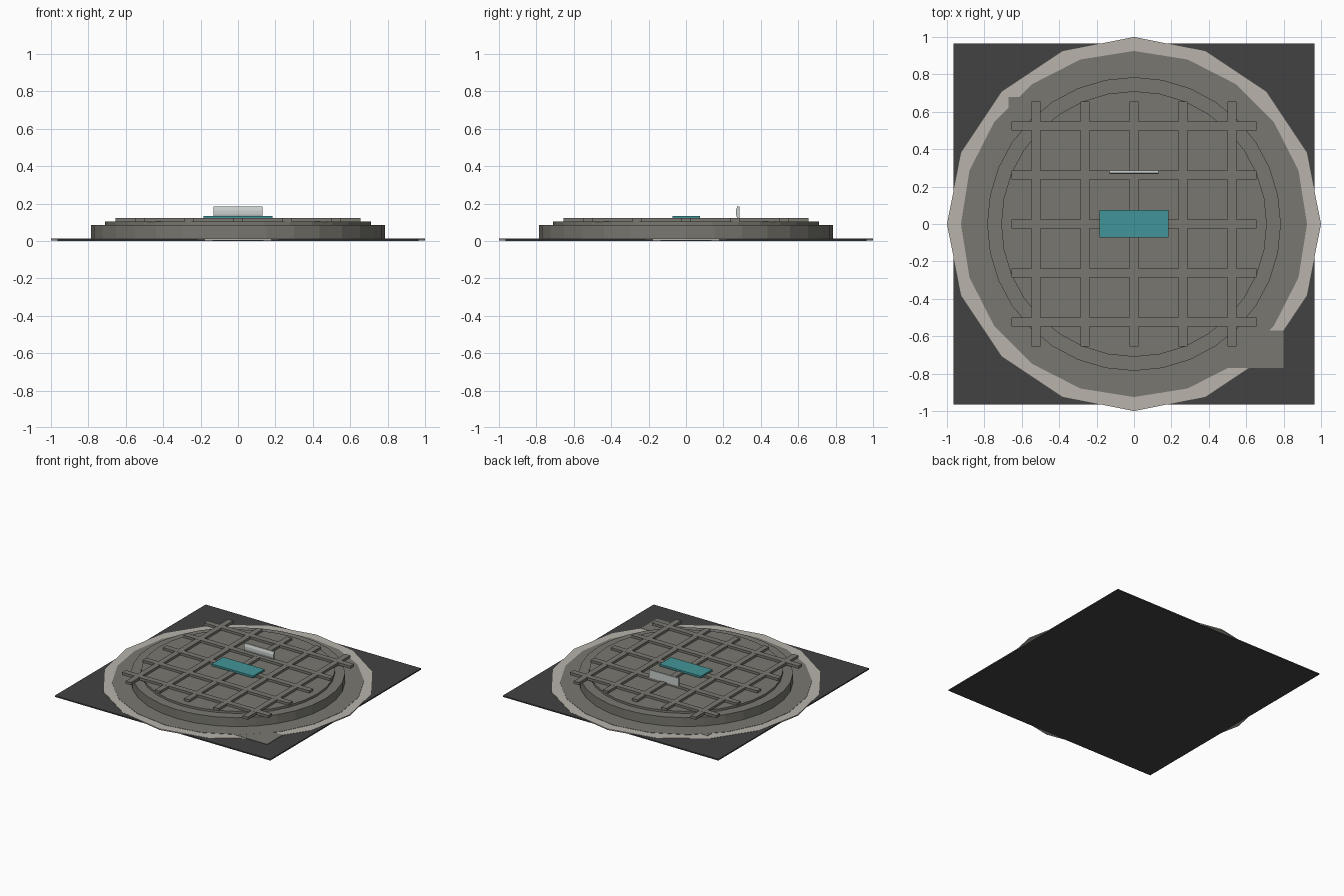
import bpy
import bmesh
import math

cube = bpy.data.objects.get("Cube")
if cube:
    bpy.data.objects.remove(cube, do_unlink=True)


def material(name, rgb):
    m = bpy.data.materials.new(name)
    m.use_nodes = True
    m.diffuse_color = (*rgb, 1)
    m.node_tree.nodes["Principled BSDF"].inputs["Base Color"].default_value = (*rgb, 1)
    return m


ASPHALT = material("dark asphalt", (0.055, 0.055, 0.055))
CONCRETE = material("pale concrete", (0.48, 0.455, 0.41))
IRON = material("grey iron", (0.19, 0.186, 0.16))
TEAL = material("teal plate", (0.055, 0.3, 0.32))
SILVER = material("light tab", (0.58, 0.62, 0.6))


def finish(name, bm, mat):
    bmesh.ops.recalc_face_normals(bm, faces=bm.faces)
    mesh = bpy.data.meshes.new(name)
    bm.to_mesh(mesh)
    bm.free()
    mesh.materials.append(mat)
    obj = bpy.data.objects.new(name, mesh)
    bpy.context.collection.objects.link(obj)
    return obj


def prism(name, outline, z0, z1, mat):
    """Extrude an xy outline from z0 up to z1."""
    bm = bmesh.new()
    face = bm.faces.new([bm.verts.new((x, y, z0)) for x, y in outline])
    top = bmesh.ops.extrude_face_region(bm, geom=[face])["geom"]
    verts = [v for v in top if isinstance(v, bmesh.types.BMVert)]
    bmesh.ops.translate(bm, verts=verts, vec=(0, 0, z1 - z0))
    return finish(name, bm, mat)


def disc(name, radius, sides, z0, z1, mat):
    angles = [math.tau * i / sides for i in range(sides)]
    return prism(name, [(radius * math.cos(a), radius * math.sin(a)) for a in angles], z0, z1, mat)


def box(name, x0, x1, y0, y1, z0, z1, mat):
    return prism(name, [(x0, y0), (x1, y0), (x1, y1), (x0, y1)], z0, z1, mat)


# Ground slab with the thin layers laid on it
box("ground_slab", -0.965, 0.965, -0.965, 0.965, 0, 0.01, ASPHALT)
disc("concrete_apron", 1.0, 16, 0.003, 0.012, CONCRETE)
disc("worn_patch", 0.925, 20, 0.005, 0.014, IRON)
box("front_repair_patch", 0.4, 0.8, -0.77, -0.57, 0.005, 0.0138, IRON)
box("back_repair_patch", -0.67, -0.37, 0.48, 0.68, 0.005, 0.0138, IRON)

# Raised rim and lid
disc("rim", 0.785, 32, 0.005, 0.086, IRON)
disc("lid", 0.71, 32, 0.08, 0.103, IRON)

# Grid of tread bars in both directions
HALF, LENGTH = 0.023, 0.655
for i in range(5):
    p = (i - 2) * 0.262
    box(f"cross_bar_{i + 1}", -LENGTH, LENGTH, p - HALF, p + HALF, 0.1, 0.122, IRON)
    box(f"long_bar_{i + 1}", p - HALF, p + HALF, -LENGTH, LENGTH, 0.1, 0.1215, IRON)

# Centre plate
box("centre_plate", -0.185, 0.185, -0.072, 0.075, 0.118, 0.134, TEAL)

# Upright tab with a bulged front, extruded along x
tab = prism("upright_tab", [(0.286, 0.12), (0.286, 0.184), (0.274, 0.184),
                            (0.267, 0.163), (0.267, 0.141), (0.274, 0.12)],
            -0.132, 0.132, SILVER)
for v in tab.data.vertices:
    y, z, x = v.co
    v.co = (x, y, z)
